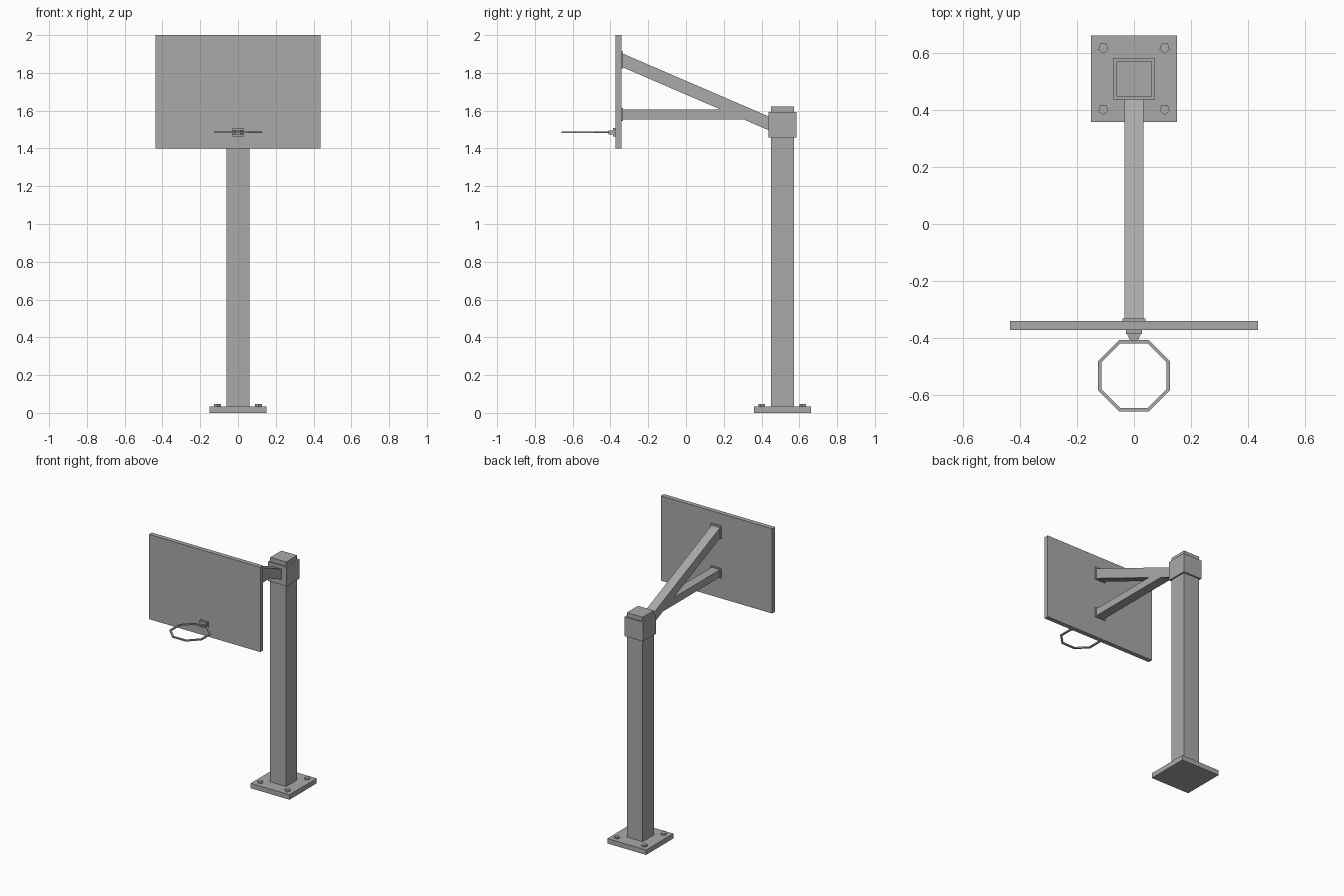
import bpy, bmesh, math
from mathutils import Matrix, Vector

cube = bpy.data.objects.get("Cube")
if cube:
    bpy.data.objects.remove(cube)

# One plain grey for everything
GREY = (0.4, 0.4, 0.4, 1)
mat = bpy.data.materials.new("plain grey")
mat.use_nodes = True
mat.diffuse_color = GREY
mat.node_tree.nodes["Principled BSDF"].inputs["Base Color"].default_value = GREY


def finish(name, bm):
    bmesh.ops.recalc_face_normals(bm, faces=bm.faces)
    mesh = bpy.data.meshes.new(name)
    bm.to_mesh(mesh)
    bm.free()
    mesh.materials.append(mat)
    obj = bpy.data.objects.new(name, mesh)
    bpy.context.collection.objects.link(obj)
    return obj


def extrude(name, points, offset):
    """Prism: a closed outline pushed along an offset."""
    bm = bmesh.new()
    face = bm.faces.new([bm.verts.new(p) for p in points])
    top = bmesh.ops.extrude_face_region(bm, geom=[face], use_keep_orig=True)
    moved = [g for g in top["geom"] if isinstance(g, bmesh.types.BMVert)]
    bmesh.ops.translate(bm, verts=moved, vec=offset)
    return finish(name, bm)


def box(name, half_x, y, z):
    outline = [(-half_x, y[0], z[0]), (half_x, y[0], z[0]),
               (half_x, y[1], z[0]), (-half_x, y[1], z[0])]
    return extrude(name, outline, (0, 0, z[1] - z[0]))


def beam(name, half_x, side):
    """Arm drawn as a side outline in y, z and given a width."""
    return extrude(name, [(-half_x, y, z) for y, z in side], (2 * half_x, 0, 0))


POST_Y = 0.511


def post_box(name, half, z):
    return box(name, half, (POST_Y - half, POST_Y + half), z)


# Base, post and collar
post_box("base_plate", 0.152, (0, 0.035))
post_box("post", 0.062, (0.035, 1.623))
post_box("post_collar", 0.073, (1.458, 1.594))

# Five-sided anchor bolts
for sx, side in ((-1, "right"), (1, "left")):
    for sy, end in ((-1, "front"), (1, "back")):
        ring = []
        for i in range(5):
            a = math.radians(72 * i - 90)
            ring.append((sx * 0.108 + 0.019 * math.cos(a),
                         POST_Y + sy * 0.108 + 0.019 * math.sin(a), 0.035))
        extrude(f"anchor_bolt_{end}_{side}", ring, (0, 0, 0.011))

# Support arms and their mounting plates
BACK = -0.341
beam("upper_arm", 0.033, [(BACK, 1.905), (BACK, 1.832), (0.45, 1.491), (0.45, 1.564)])
beam("lower_arm", 0.033, [(BACK, 1.605), (BACK, 1.553), (0.33, 1.553), (0.21, 1.605)])
box("upper_mount", 0.041, (BACK, -0.333), (1.824, 1.914))
box("lower_mount", 0.041, (BACK, -0.333), (1.545, 1.613))

# Backboard
box("backboard", 0.436, (-0.373, BACK), (1.4, 2.0))

# Rim bracket with tapered neck
box("rim_plate", 0.029, (-0.387, -0.373), (1.464, 1.507))
extrude("rim_neck", [(-0.024, -0.387, 1.474), (0.024, -0.387, 1.474),
                     (0.014, -0.41, 1.474), (-0.014, -0.41, 1.474)], (0, 0, 0.022))

# Eight-sided rim: flat bars between an inner and an outer octagon
bm = bmesh.new()
loops = []
for apothem, z in ((0.126, 1.481), (0.126, 1.49), (0.114, 1.49), (0.114, 1.481)):
    radius = apothem / math.cos(math.pi / 8)
    loops.append([bm.verts.new((radius * math.cos(math.pi * (i + 0.5) / 4),
                                -0.534 + radius * math.sin(math.pi * (i + 0.5) / 4), z))
                  for i in range(8)])
for a, b in zip(loops, loops[1:] + loops[:1]):
    for i in range(8):
        j = (i + 1) % 8
        bm.faces.new((a[i], a[j], b[j], b[i]))
finish("rim", bm)
